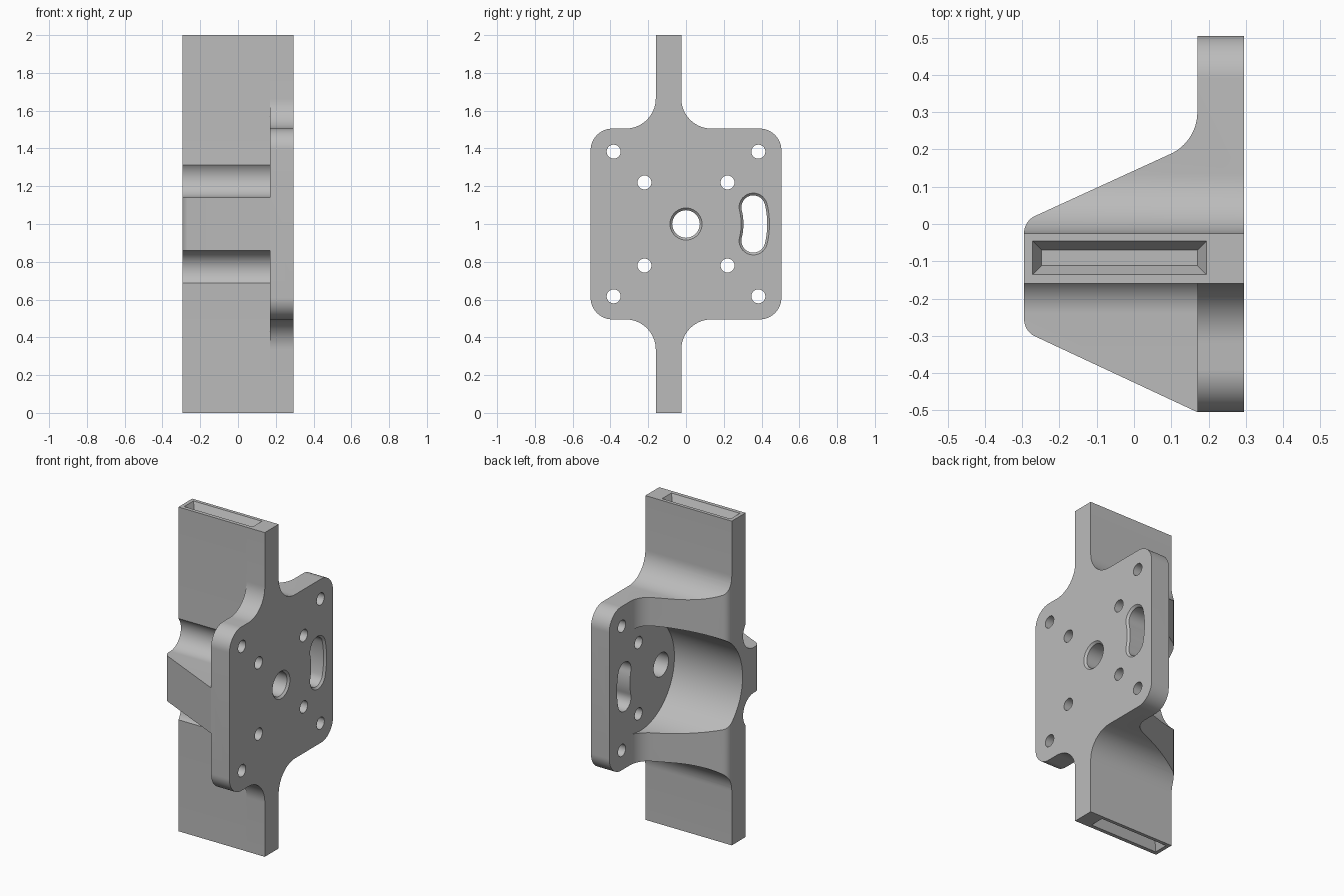
import bpy, bmesh
from math import cos, sin, radians, pi
from mathutils import Vector

cube = bpy.data.objects.get("Cube")
if cube:
    bpy.data.objects.remove(cube, do_unlink=True)

metal = bpy.data.materials.new("plain grey")
metal.use_nodes = True
GREY = (0.5, 0.5, 0.5, 1)
metal.diffuse_color = GREY
metal.node_tree.nodes["Principled BSDF"].inputs["Base Color"].default_value = GREY

XF, XB, XE = 0.295, 0.17, -0.295    # plate outer face, plate inner face, far end
MID = 1.0                           # height of the centre line


def arc(cx, cy, r, a, b, n=16):
    return [(cx + r * cos(radians(a + (b - a) * i / n)),
             cy + r * sin(radians(a + (b - a) * i / n))) for i in range(n + 1)]


def flip(points):
    """Mirror a y-z path about the centre line."""
    return [(y, 2 * MID - z) for y, z in reversed(points)]


def loft(name, rings):
    """Solid through matching rings of 3D points."""
    bm = bmesh.new()
    loops = [[bm.verts.new(p) for p in ring] for ring in rings]
    n = len(loops[0])
    for low, high in zip(loops, loops[1:]):
        for i in range(n):
            j = (i + 1) % n
            bm.faces.new((low[i], low[j], high[j], high[i]))
    bm.faces.new(loops[0])
    bm.faces.new(loops[-1])
    bmesh.ops.recalc_face_normals(bm, faces=bm.faces)
    mesh = bpy.data.meshes.new(name)
    bm.to_mesh(mesh)
    bm.free()
    mesh.materials.append(metal)
    ob = bpy.data.objects.new(name, mesh)
    bpy.context.collection.objects.link(ob)
    return ob


def along_x(name, *sections):
    return loft(name, [[(x, y, z) for y, z in pts] for x, pts in sections])


def along_z(name, pts):
    return loft(name, [[(x, y, z) for x, y in pts] for z in (-0.1, 2.1)])


def cut(cutter):
    """Subtract the cutter from the bracket, then discard it."""
    mod = bracket.modifiers.new("cut", 'BOOLEAN')
    mod.operation = 'DIFFERENCE'
    mod.solver = 'EXACT'
    mod.object = cutter
    bpy.context.view_layer.objects.active = bracket
    bpy.ops.object.modifier_apply(modifier=mod.name)
    bpy.data.objects.remove(cutter, do_unlink=True)


# Plate outline with rounded corners and filleted stems, full depth
upper = (arc(-0.39, 1.39, 0.115, 180, 90) + arc(-0.32, 1.665, 0.16, 270, 360)
         + [(-0.16, 2), (-0.025, 2)]
         + arc(0.135, 1.665, 0.16, 180, 270) + arc(0.39, 1.39, 0.115, 90, 0))
outline = upper + flip(upper)
bracket = along_x("mount_bracket", (XE, outline), (XF, outline))

# Sloped front of the wedge, with a rounded end
cut(along_z("front_slope", [(XB, -0.7), (XB, -0.505)]
            + arc(-0.245, -0.256, 0.05, 245, 180, 8) + [(-0.4, -0.256), (-0.4, -0.7)]))

# Space above and below the wedge, with a round channel at its root
channel = ([(-0.7, 1.14)] + arc(-0.24, 1.245, 0.105, -90, 40, 24)
           + [(-0.1595, 1.314), (-0.1595, 2.1), (-0.7, 2.1)])
for side in (channel, flip(channel)):
    cut(along_x("channel", (-0.4, side), (XB, side)))

# Sloped back, blending into the plate
cut(along_z("back_slope", [(XB, 0.7)] + arc(0.047, 0.3, 0.123, 0, -65)
            + arc(-0.245, -0.024, 0.05, 115, 180, 8) + [(-0.4, -0.024), (-0.4, 0.7)]))

# Large round pocket behind the plate
pocket = arc(0.2, MID, 0.33, 0, 357, 119)
cut(along_x("pocket", (-0.4, pocket), (XB, pocket)))


def circle(y, z, r):
    return arc(y, z, r, 0, 350, 35)


def bean(r):
    """Curved slot outline about the centre hole."""
    R, a = 0.367, 14
    c, s = R * cos(radians(a)), R * sin(radians(a))
    return (arc(0, MID, R + r, -a, a) + arc(c, MID + s, r, a, a + 180)[1:]
            + arc(0, MID, R - r, a, -a)[1:] + arc(c, MID - s, r, 180 - a, 360 - a)[1:-1])


# Screw holes
for d in (0.22, 0.383):
    for sy in (-1, 1):
        for sz in (-1, 1):
            ring = circle(sy * d, MID + sz * d, 0.037)
            cut(along_x("screw_hole", (0.14, ring), (0.4, ring)))

# Chamfered centre hole and curved slot
for shape, r in ((lambda r: circle(0, MID, r), 0.073), (bean, 0.063)):
    cut(along_x("chamfered_hole", (0.13, shape(r)), (XF - 0.012, shape(r)),
                (XF, shape(r + 0.012)), (XF + 0.1, shape(r + 0.012))))

# Tapered slots in both stem ends
for end, inward in ((2, -1), (0, 1)):
    rings = []
    for depth, inset in ((-0.05, 0), (0, 0), (0.05, 0.024)):
        xa, xb, ya, yb = -0.272 + inset, 0.195 - inset, -0.136 + inset, -0.046 - inset
        z = end + inward * depth
        rings.append([(xa, ya, z), (xb, ya, z), (xb, yb, z), (xa, yb, z)])
    cut(loft("end_slot", rings))

# Smooth curved faces, sharp edges kept
bpy.ops.object.select_all(action='DESELECT')
bracket.select_set(True)
bpy.context.view_layer.objects.active = bracket
bpy.ops.object.shade_smooth_by_angle(angle=radians(25))
